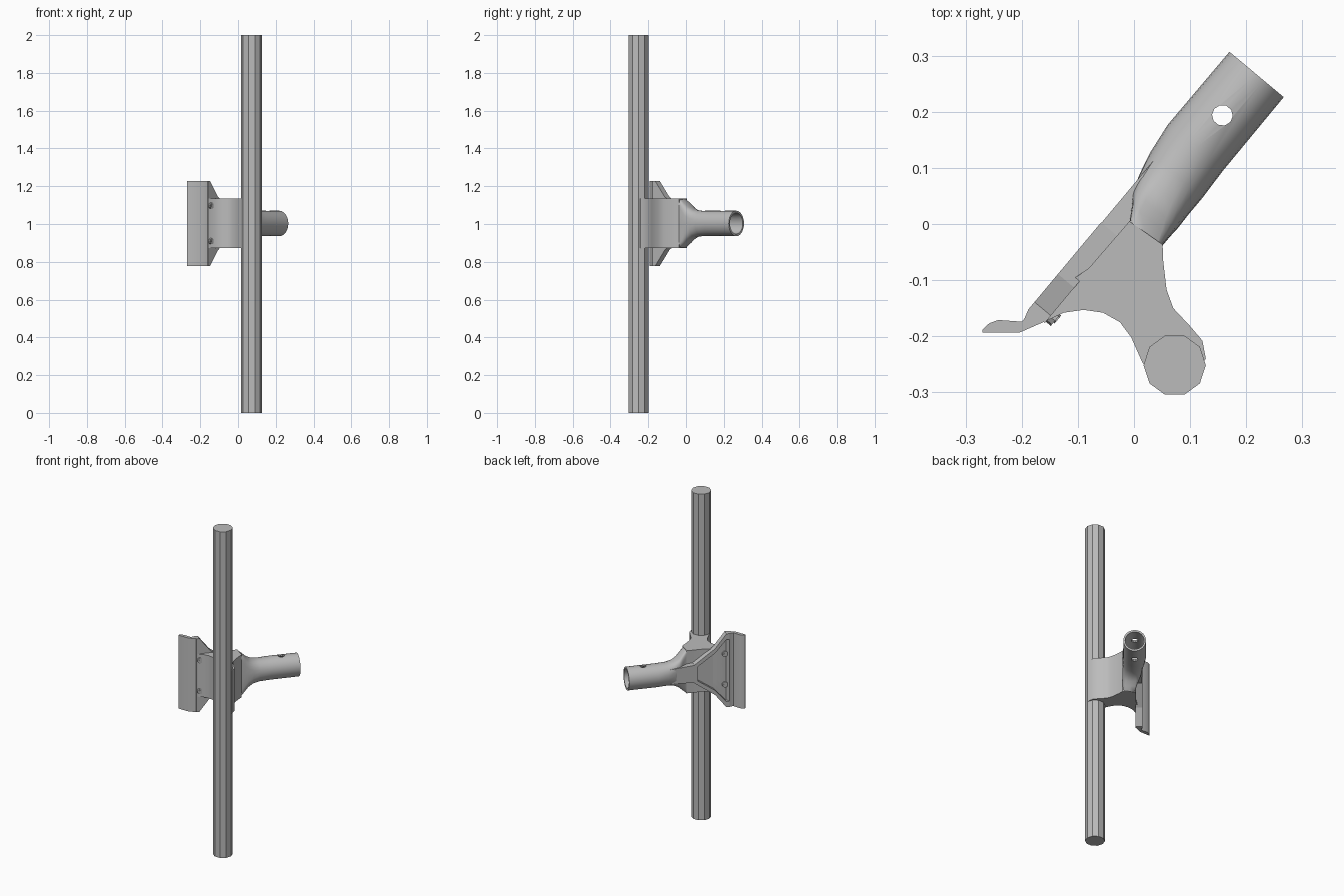
import bpy, bmesh, math
from mathutils import Matrix, Vector

cube = bpy.data.objects.get("Cube")
if cube:
    bpy.data.objects.remove(cube)

grey = bpy.data.materials.new("grey_metal")
grey.use_nodes = True
COLOUR = (0.5, 0.5, 0.5, 1)
grey.diffuse_color = COLOUR
grey.node_tree.nodes["Principled BSDF"].inputs["Base Color"].default_value = COLOUR

# Handle frame: u runs along the handle, n points out of its back, z is up
MID = 1.003
HANDLE = Matrix.Translation((0.2185, 0.2665, MID)) @ Matrix.Rotation(math.radians(50.1), 4, "Z")
UPRIGHT = Matrix.Translation((0, 0, MID))
# Maps a flat (u, z) outline with depth along n
PANEL = HANDLE @ Matrix(((1, 0, 0, 0), (0, 0, 1, 0), (0, 1, 0, 0), (0, 0, 0, 1)))


def finish(bm, name, matrix, smooth=None):
    bm.transform(matrix)
    bmesh.ops.recalc_face_normals(bm, faces=bm.faces)
    mesh = bpy.data.meshes.new(name)
    bm.to_mesh(mesh)
    bm.free()
    mesh.materials.append(grey)
    obj = bpy.data.objects.new(name, mesh)
    bpy.context.collection.objects.link(obj)
    if smooth:
        select(obj)
        bpy.ops.object.shade_smooth_by_angle(angle=math.radians(smooth))
    return obj


def select(obj):
    bpy.ops.object.select_all(action="DESELECT")
    obj.select_set(True)
    bpy.context.view_layer.objects.active = obj


def loft(name, rings, matrix, smooth=None):
    """Skin a row of equal rings and close both ends."""
    bm = bmesh.new()
    rows = [[bm.verts.new(p) for p in ring] for ring in rings]
    count = len(rows[0])
    for a, b in zip(rows, rows[1:]):
        for i in range(count):
            j = (i + 1) % count
            bm.faces.new((a[i], a[j], b[j], b[i]))
    bm.faces.new(rows[0])
    bm.faces.new(rows[-1])
    return finish(bm, name, matrix, smooth)


def prism(name, outline, low, high, matrix, smooth=None):
    return loft(name, [[(x, y, h) for x, y in outline] for h in (low, high)], matrix, smooth)


def circle(radius, sides, cx=0, cy=0, turn=0.0):
    return [(cx + radius * math.cos(turn + math.tau * i / sides),
             cy + radius * math.sin(turn + math.tau * i / sides)) for i in range(sides)]


def world(u, n):
    p = HANDLE @ Vector((u, n, 0))
    return p.x, p.y


def section(u, low, high, half, power, sides=24):
    """Rounded cross-section between n = low and high, half tall each way."""
    ring = []
    for i in range(sides):
        c = math.cos(math.tau * i / sides)
        s = math.sin(math.tau * i / sides)
        n = math.copysign(abs(c) ** (2 / power), c)
        z = math.copysign(abs(s) ** (2 / power), s)
        ring.append((u, (low + high) / 2 + n * (high - low) / 2, z * half))
    return ring


# Long ten-sided bar
prism("long_bar", circle(0.0555, 10, 0.0725, -0.2515), -MID, 2 - MID, UPRIGHT)

# Bracket body between bar, wing and handle, with a pocket in its back
front_curve = [(-0.155, -0.172), (-0.125, -0.158), (-0.09, -0.153), (-0.055, -0.158),
               (-0.025, -0.175), (-0.005, -0.202), (0.015, -0.247), (0.03, -0.265)]
side_curve = [(0.11, -0.265), (0.128, -0.24), (0.122, -0.208), (0.1, -0.182), (0.07, -0.15),
              (0.058, -0.117), (0.052, -0.065)]
back_edge = [world(u, n) for u, n in
             ((-0.34, -0.066), (-0.346, 0.006), (-0.457, 0.008), (-0.493, 0.018), (-0.578, 0.018))]
prism("bracket_body", front_curve + side_curve + back_edge, -0.13, 0.131, UPRIGHT, 30)

# Handle tube flaring into the bracket
handle = loft("handle_tube", [section(*s) for s in (
    (0, -0.063, 0.063, 0.0675, 2),
    (-0.17, -0.064, 0.064, 0.0675, 2),
    (-0.23, -0.067, 0.056, 0.067, 2.1),
    (-0.27, -0.067, 0.046, 0.072, 2.6),
    (-0.30, -0.068, 0.036, 0.088, 3.5),
    (-0.32, -0.067, 0.022, 0.108, 5),
    (-0.345, -0.067, 0.006, 0.13, 9),
    (-0.36, -0.067, 0.006, 0.13, 9))], HANDLE)

# Bore and cross hole cut out of the handle
cutters = [
    loft("bore_cutter", [section(u, -0.053, 0.053, 0.056, 2) for u in (0.02, -0.2)], HANDLE),
    prism("hole_cutter", circle(0.0185, 10, -0.095, 0, math.pi / 10), -0.1, 0.1, HANDLE)]
select(handle)
for cutter in cutters:
    cutter.hide_render = True
    cut = handle.modifiers.new("cut", "BOOLEAN")
    cut.object = cutter
    cut.operation = "DIFFERENCE"
    cut.solver = "EXACT"
    bpy.ops.object.modifier_apply(modifier=cut.name)
    bpy.data.objects.remove(cutter)
bpy.ops.object.shade_smooth_by_angle(angle=math.radians(35))

# Spine joining the wing rims to the handle
prism("spine", [(-0.4, -0.055), (-0.2, -0.04), (-0.2, 0.04), (-0.4, 0.055)], 0, 0.0425, PANEL)

# Tapered wing panel
slope = [(-0.582, 0.225), (-0.565, 0.225), (-0.50, 0.142), (-0.38, 0.055)]
prism("wing_panel", slope + [(u, -z) for u, z in reversed(slope)], 0.0056, 0.018, PANEL)

# Raised rims and screws, upper and lower
inner = [(-0.38, 0.03), (-0.50, 0.114), (-0.565, 0.19), (-0.582, 0.19)]
for side, label in ((1, "upper"), (-1, "lower")):
    prism(label + "_rim", [(u, side * z) for u, z in slope + inner], 0.0056, 0.0435, PANEL)
    prism(label + "_screw", circle(0.017, 10, -0.562, side * 0.094), -0.006, 0.027, PANEL)
    for low, high, face in ((-0.0085, -0.006, "front"), (0.027, 0.0295, "back")):
        prism(f"{label}_screw_{face}_cap", circle(0.009, 6, -0.562, side * 0.094), low, high, PANEL)

# Blade foot along the wing's edge
foot = [(-0.27, -0.193), (-0.27, -0.188), (-0.258, -0.177), (-0.242, -0.171), (-0.2, -0.174),
        (-0.195, -0.168), world(-0.582, 0.0435), world(-0.57, 0.018), (-0.155, -0.172), (-0.203, -0.193)]
prism("blade_foot", foot, -0.225, 0.225, UPRIGHT, 30)
